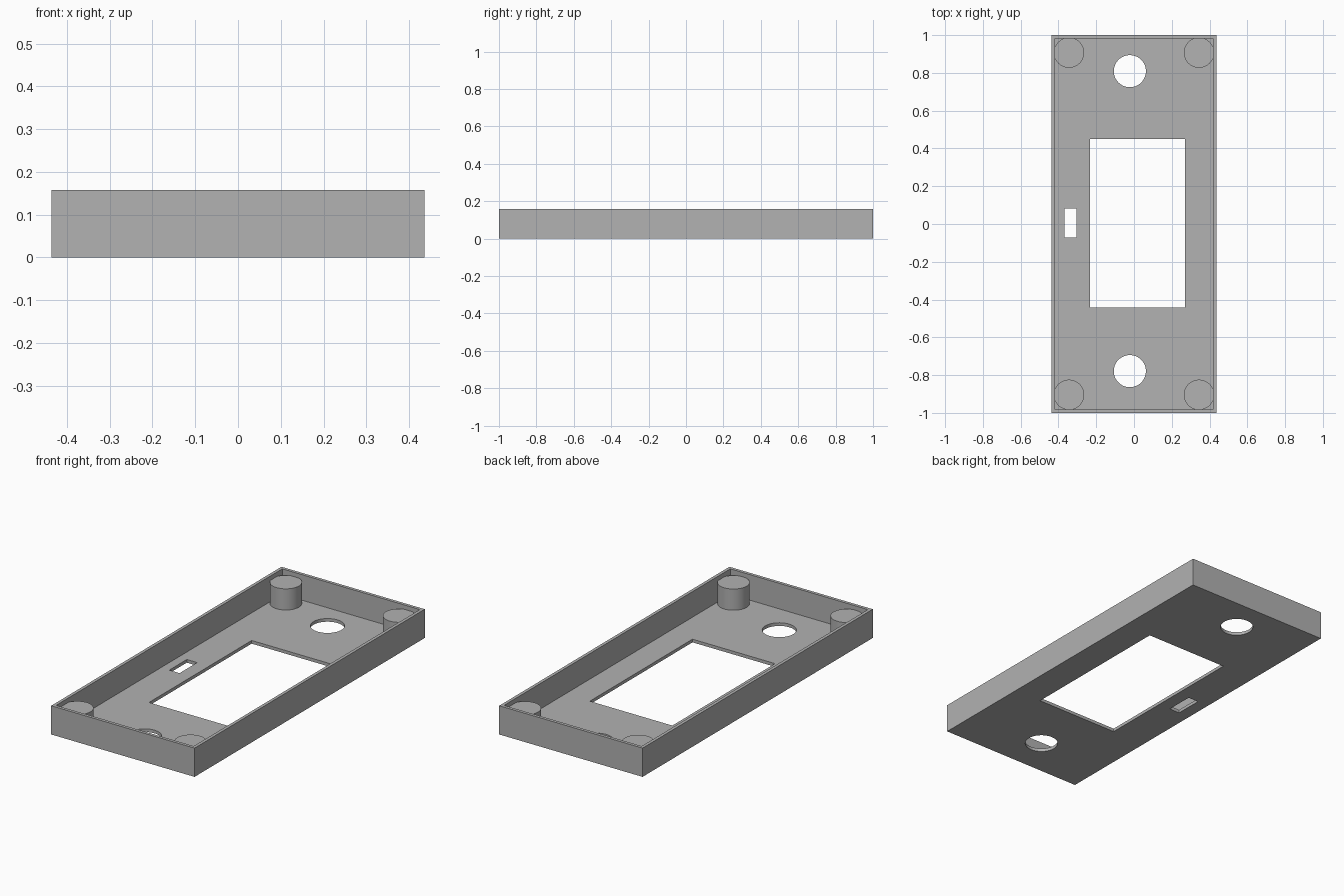
import bpy
import math

cube = bpy.data.objects.get("Cube")
if cube:
    bpy.data.objects.remove(cube, do_unlink=True)

HALF_X, HALF_Y, HEIGHT = 0.436, 1.0, 0.158
WALL, FLOOR, POST_TOP = 0.0175, 0.0175, 0.134

grey = bpy.data.materials.new("Plain grey")
grey.use_nodes = True
colour = (0.445, 0.445, 0.445, 1)
grey.diffuse_color = colour
grey.node_tree.nodes["Principled BSDF"].inputs["Base Color"].default_value = colour


def box(name, x0, x1, y0, y1, z0, z1):
    bpy.ops.mesh.primitive_cube_add(
        size=1, location=((x0 + x1) / 2, (y0 + y1) / 2, (z0 + z1) / 2))
    ob = bpy.context.object
    ob.name = name
    ob.scale = (x1 - x0, y1 - y0, z1 - z0)
    bpy.ops.object.transform_apply(location=False, rotation=False, scale=True)
    return ob


def cylinder(name, x, y, radius, z0, z1):
    bpy.ops.mesh.primitive_cylinder_add(
        vertices=64, radius=radius, depth=z1 - z0, location=(x, y, (z0 + z1) / 2))
    ob = bpy.context.object
    ob.name = name
    return ob


def finish(ob):
    ob.data.materials.clear()
    ob.data.materials.append(grey)
    bpy.ops.object.select_all(action="DESELECT")
    ob.select_set(True)
    bpy.context.view_layer.objects.active = ob
    bpy.ops.object.shade_smooth_by_angle(angle=math.radians(30))


# Open tray: outer block with the cavity and floor openings cut out
tray = box("tray", -HALF_X, HALF_X, -HALF_Y, HALF_Y, 0, HEIGHT)
cutters = [
    box("cavity_cutter", WALL - HALF_X, HALF_X - WALL,
        WALL - HALF_Y, HALF_Y - WALL, FLOOR, HEIGHT + 0.1),
    box("window_cutter", -0.232, 0.27, -0.442, 0.45, -0.1, 0.1),
    box("slot_cutter", -0.368, -0.305, -0.072, 0.081, -0.1, 0.1),
    cylinder("back_hole_cutter", -0.022, 0.809, 0.085, -0.1, 0.1),
    cylinder("front_hole_cutter", -0.022, -0.779, 0.085, -0.1, 0.1),
]
for cutter in cutters:
    bpy.context.view_layer.objects.active = tray
    cut = tray.modifiers.new(cutter.name, "BOOLEAN")
    cut.operation = "DIFFERENCE"
    cut.solver = "EXACT"
    cut.object = cutter
    bpy.ops.object.modifier_apply(modifier=cut.name)
    bpy.data.objects.remove(cutter, do_unlink=True)
finish(tray)

# Corner posts, rooted in the floor and merging slightly into the walls
for side, x in (("left", 0.344), ("right", -0.344)):
    for end, y in (("front", -0.904), ("back", 0.907)):
        finish(cylinder(f"{end}_{side}_post", x, y, 0.08, FLOOR / 2, POST_TOP))
